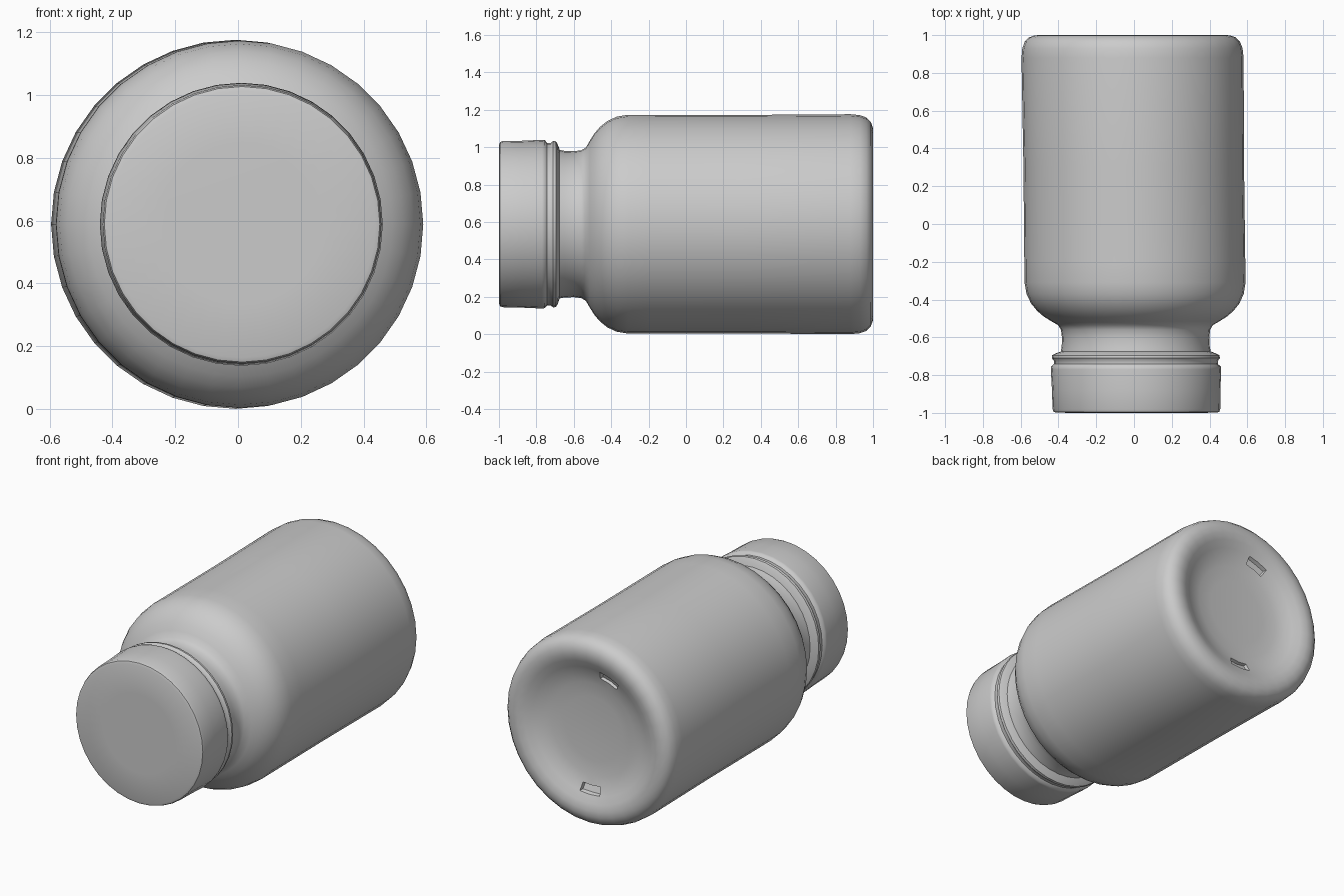
import bpy, bmesh, math
from mathutils import Vector

if "Cube" in bpy.data.objects:
    bpy.data.objects.remove(bpy.data.objects["Cube"])

SEG = 36
CZ = 0.588  # height of the bottle axis


def lathe(name, profile):
    """Revolve (y, radius) points round the y axis; radius 0 makes a pole."""
    bm = bmesh.new()
    rings = []
    for y, r in profile:
        cx = 0.002 - 0.011 * y  # the axis leans very slightly
        if r == 0:
            rings.append([bm.verts.new((cx, y, CZ))])
        else:
            rings.append([bm.verts.new((cx + r * math.cos(math.tau * i / SEG), y,
                                        CZ + r * math.sin(math.tau * i / SEG)))
                          for i in range(SEG)])
    for a, b in zip(rings, rings[1:]):
        for i in range(SEG):
            j = (i + 1) % SEG
            if len(a) == 1:
                bm.faces.new((a[0], b[j], b[i]))
            elif len(b) == 1:
                bm.faces.new((a[i], a[j], b[0]))
            else:
                bm.faces.new((a[i], a[j], b[j], b[i]))
    bmesh.ops.recalc_face_normals(bm, faces=bm.faces)
    return name, bm


def finish(name, bm):
    mesh = bpy.data.meshes.new(name)
    bm.to_mesh(mesh)
    bm.free()
    ob = bpy.data.objects.new(name, mesh)
    bpy.context.collection.objects.link(ob)
    bpy.ops.object.select_all(action='DESELECT')
    ob.select_set(True)
    bpy.context.view_layer.objects.active = ob
    bpy.ops.object.shade_smooth_by_angle(angle=math.radians(42))
    return ob


# Bottle: neck, round shoulder, straight wall and dished base
name, bm = lathe("bottle_body", [
    (-0.69, 0.40), (-0.65, 0.392), (-0.60, 0.39), (-0.56, 0.395), (-0.535, 0.41),
    (-0.515, 0.445), (-0.49, 0.485), (-0.46, 0.52), (-0.42, 0.552), (-0.37, 0.575),
    (-0.31, 0.585), (-0.20, 0.585), (0.30, 0.584), (0.88, 0.588), (0.93, 0.583),
    (0.965, 0.57), (0.988, 0.547), (0.999, 0.515), (1.0, 0.48), (0.988, 0.44),
    (0.965, 0.395), (0.945, 0.345), (0.932, 0.29), (0.925, 0.20), (0.922, 0)])

# Two small mould notches in the base dish
for x, z in ((-0.15, 0.34), (0.0, -0.38)):
    spot = Vector((x, 0.955, CZ + z))
    bm.faces.ensure_lookup_table()
    near = sorted(bm.faces, key=lambda f: (f.calc_center_median() - spot).length)[:2]
    bmesh.ops.inset_region(bm, faces=near, thickness=0.008)
    bmesh.ops.translate(bm, vec=(0, -0.02, 0),
                        verts=list({v for f in near for v in f.verts}))
finish(name, bm)

# Screw cap with a groove and tamper ring at its lower edge
finish(*lathe("screw_cap", [
    (-1.0, 0), (-1.0, 0.25), (-0.999, 0.425), (-0.994, 0.439), (-0.98, 0.444),
    (-0.88, 0.446), (-0.77, 0.451), (-0.755, 0.449), (-0.742, 0.435),
    (-0.725, 0.434), (-0.71, 0.445), (-0.695, 0.443), (-0.685, 0.425),
    (-0.675, 0.396)]))
